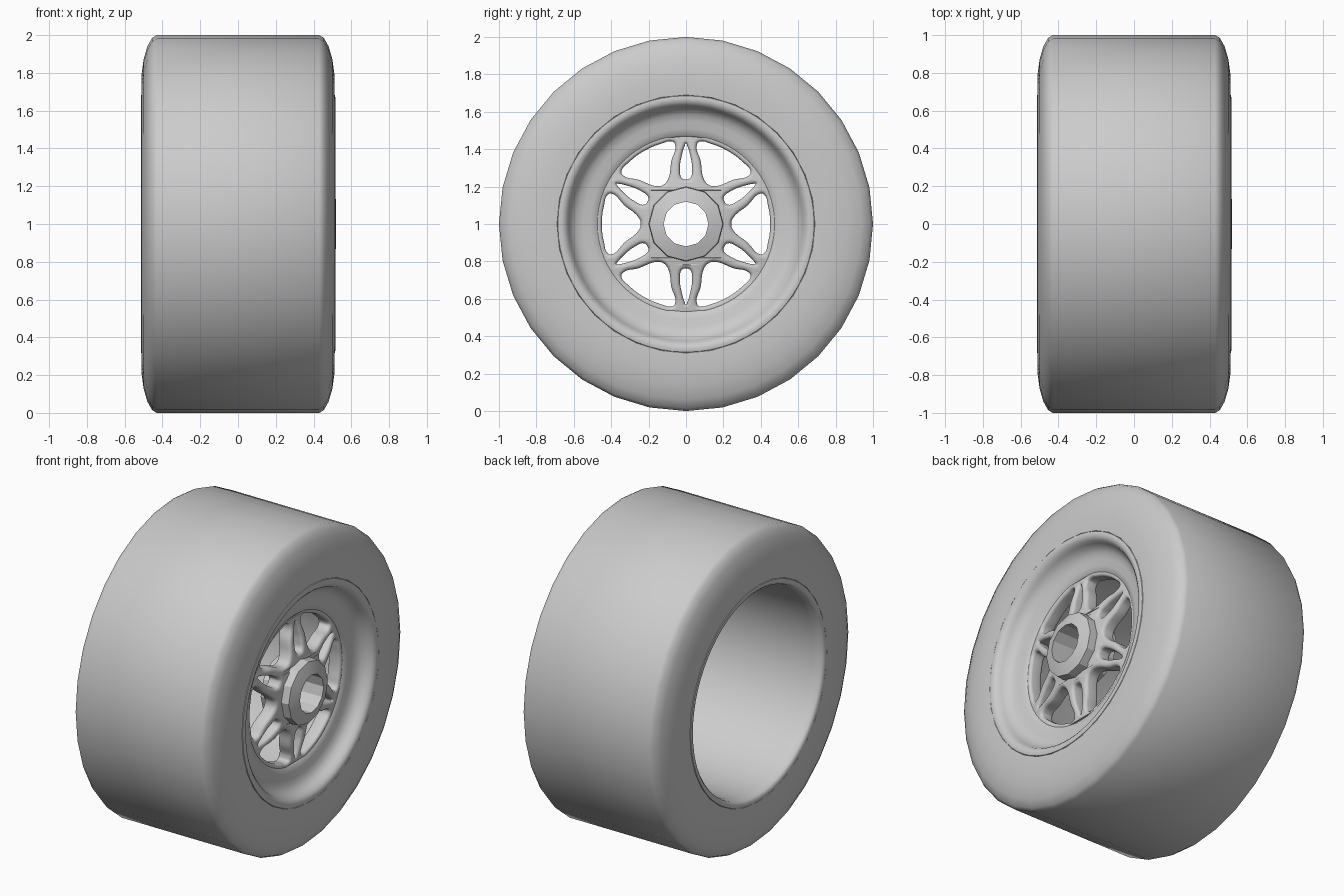
import bpy, bmesh
from math import sin, cos, pi, radians, hypot
from mathutils import Vector, Matrix

cube = bpy.data.objects.get("Cube")
if cube:
    bpy.data.objects.remove(cube, do_unlink=True)

GREY = (0.6, 0.6, 0.6, 1)
grey = bpy.data.materials.new("plain grey")
grey.use_nodes = True
grey.diffuse_color = GREY
grey.node_tree.nodes["Principled BSDF"].inputs["Base Color"].default_value = GREY


def finish(name, mesh, angle):
    """Add a mesh to the scene with its material and shading."""
    mesh.materials.clear()
    mesh.materials.append(grey)
    ob = bpy.data.objects.new(name, mesh)
    bpy.context.collection.objects.link(ob)
    bpy.ops.object.select_all(action="DESELECT")
    ob.select_set(True)
    bpy.context.view_layer.objects.active = ob
    bpy.ops.object.shade_smooth_by_angle(angle=radians(angle))
    return ob


def lathe(name, profile, sides, angle):
    """Turn a closed (x, radius) profile around the axle."""
    bm = bmesh.new()
    ring = [bm.verts.new((x, 0, r)) for x, r in profile]
    edges = [bm.edges.new((ring[i - 1], ring[i])) for i in range(len(ring))]
    bmesh.ops.spin(bm, geom=ring + edges, cent=(0, 0, 0), axis=(1, 0, 0),
                   angle=2 * pi, steps=sides, use_merge=True)
    bmesh.ops.remove_doubles(bm, verts=bm.verts, dist=0.0005)
    bmesh.ops.recalc_face_normals(bm, faces=bm.faces)
    bmesh.ops.translate(bm, verts=bm.verts, vec=(0, 0, 1))
    mesh = bpy.data.meshes.new(name)
    bm.to_mesh(mesh)
    bm.free()
    return finish(name, mesh, angle)


# Tyre: flat tread, rounded shoulders, gently bulging sidewalls
shoulder = [(0.43, 1.0), (0.455, 0.985), (0.48, 0.94), (0.5, 0.87),
            (0.512, 0.78), (0.51, 0.69), (0.48, 0.67)]
lathe("tyre", shoulder + [(-x, r) for x, r in reversed(shoulder)], 32, 50)

# Rim: barrel with a rolled lip at each end and a dished outer face
rim = [(-0.49, 0.695), (-0.512, 0.685), (-0.514, 0.665), (-0.5, 0.65),
       (-0.45, 0.643), (0.28, 0.63), (0.33, 0.6), (0.34, 0.47),
       (0.39, 0.462), (0.405, 0.475), (0.415, 0.51), (0.42, 0.55),
       (0.43, 0.585), (0.45, 0.61), (0.475, 0.625), (0.497, 0.635),
       (0.51, 0.65), (0.516, 0.668), (0.512, 0.685), (0.49, 0.695)]
lathe("rim", rim, 64, 50)

# Hub: twelve-sided sleeve with a chamfered face
lathe("hub", [(0.3, 0.12), (0.52, 0.12), (0.518, 0.13), (0.495, 0.197),
              (0.46, 0.2), (0.3, 0.2)], 12, 20)

# Spoke plate: a rounded disc pierced by six wide windows and six slits
BEVEL = 0.02
curve = bpy.data.curves.new("spoke_outline", "CURVE")
curve.dimensions = "2D"
curve.fill_mode = "BOTH"
curve.extrude = 0.025
curve.bevel_depth = BEVEL
curve.offset = -BEVEL
curve.bevel_resolution = 3
curve.resolution_u = 6


def outline(points):
    sp = curve.splines.new("BEZIER")
    sp.bezier_points.add(len(points) - 1)
    for bp, (a, b) in zip(sp.bezier_points, points):
        bp.co = (a, b, 0)
        bp.handle_left_type = bp.handle_right_type = "AUTO"
    sp.use_cyclic_u = True


def mirrored(half, turn):
    """Mirror half a window along its centre line and turn it in place."""
    pts = half + [(a, -b) for a, b in reversed(half) if b]
    c, s = cos(turn), sin(turn)
    return [(a * c - b * s, a * s + b * c) for a, b in pts]


def circle(r, n):
    return [(r * cos(2 * pi * i / n), r * sin(2 * pi * i / n)) for i in range(n)]


outline(circle(0.54, 24))
outline(circle(0.14, 12))
window = [(0.242, 0), (0.252, 0.032), (0.33, 0.1), (0.4, 0.163), (0.418, 0.157),
          (0.438, 0.1), (0.45, 0)]
slit = [(0.238, 0), (0.245, 0.022), (0.3, 0.032), (0.36, 0.024), (0.42, 0.006),
        (0.43, 0)]
for k in range(6):
    outline(mirrored(window, k * pi / 3))
    outline(mirrored(slit, k * pi / 3 + pi / 6))

helper = bpy.data.objects.new("spoke_outline", curve)
bpy.context.collection.objects.link(helper)
graph = bpy.context.evaluated_depsgraph_get()
plate = bpy.data.meshes.new_from_object(helper.evaluated_get(graph))
bpy.data.objects.remove(helper, do_unlink=True)

# Stand the plate on the axle and dish it towards the rim
for v in plate.vertices:
    a, b, c = v.co
    slope = 0.15 * (hypot(a, b) - 0.2)
    v.co = (0.4 - slope + c, a, b + 1)
bm = bmesh.new()
bm.from_mesh(plate)
bmesh.ops.remove_doubles(bm, verts=bm.verts, dist=0.0003)
bmesh.ops.recalc_face_normals(bm, faces=bm.faces)
bm.to_mesh(plate)
bm.free()
finish("spokes", plate, 50)
